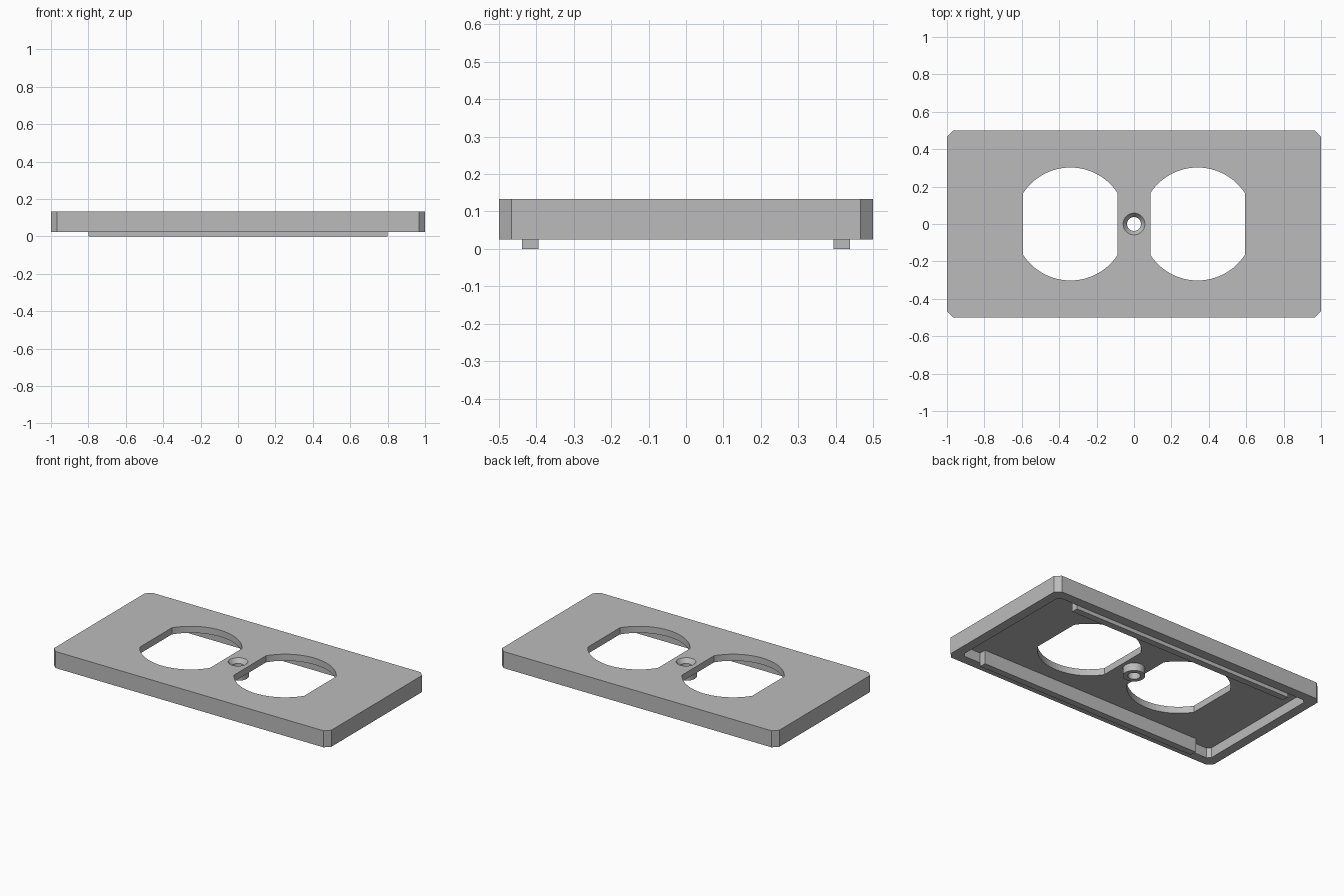
import bpy, bmesh, math

cube = bpy.data.objects.get("Cube")
if cube:
    bpy.data.objects.remove(cube, do_unlink=True)

grey = bpy.data.materials.new("plate grey")
grey.use_nodes = True
COLOUR = (0.5, 0.5, 0.5, 1)
grey.diffuse_color = COLOUR
grey.node_tree.nodes["Principled BSDF"].inputs["Base Color"].default_value = COLOUR

LOW, ROOF, TOP = 0.025, 0.09, 0.133
CHAMFER = 0.033


def finish(name, bm):
    bmesh.ops.recalc_face_normals(bm, faces=bm.faces)
    mesh = bpy.data.meshes.new(name)
    bm.to_mesh(mesh)
    bm.free()
    mesh.materials.append(grey)
    obj = bpy.data.objects.new(name, mesh)
    bpy.context.collection.objects.link(obj)
    return obj


def box(name, x, y, z0, z1, cx=0, cy=0, bevel=0, bevel_top=False):
    """Box by half sizes, with optional chamfers on upright and top edges."""
    bm = bmesh.new()
    bmesh.ops.create_cube(bm, size=2)
    for v in bm.verts:
        v.co = (cx + v.co.x * x, cy + v.co.y * y, z1 if v.co.z > 0 else z0)
    if bevel:
        edges = []
        for e in bm.edges:
            a, b = e.verts[0].co.z, e.verts[1].co.z
            if a != b or (bevel_top and min(a, b) == z1):
                edges.append(e)
        bmesh.ops.bevel(bm, geom=edges, offset=bevel, segments=1, affect='EDGES')
    return finish(name, bm)


def cone(name, r0, r1, z0, z1, cx=0, sides=48):
    bm = bmesh.new()
    bmesh.ops.create_cone(bm, cap_ends=True, segments=sides, radius1=r0, radius2=r1, depth=z1 - z0)
    bmesh.ops.translate(bm, verts=bm.verts, vec=(cx, 0, (z0 + z1) / 2))
    return finish(name, bm)


def receptacle_cutter(cx, radius=0.302, flat=0.253):
    """Round opening with straight left and right sides."""
    bm = bmesh.new()
    half = math.acos(flat / radius)
    steps = 24
    ring = []
    for start in (half, math.pi + half):
        for i in range(steps + 1):
            a = start + (math.pi - 2 * half) * i / steps
            ring.append(bm.verts.new((cx + radius * math.cos(a), radius * math.sin(a), -0.1)))
    face = bm.faces.new(ring)
    out = bmesh.ops.extrude_face_region(bm, geom=[face])
    top = [g for g in out["geom"] if isinstance(g, bmesh.types.BMVert)]
    bmesh.ops.translate(bm, verts=top, vec=(0, 0, 0.4))
    return finish("opening_cutter", bm)


def combine(target, tool, operation):
    """Apply a boolean and remove the tool object."""
    mod = target.modifiers.new("combine", 'BOOLEAN')
    mod.operation = operation
    mod.solver = 'EXACT'
    mod.object = tool
    bpy.context.view_layer.objects.active = target
    bpy.ops.object.modifier_apply(modifier=mod.name)
    bpy.data.objects.remove(tool, do_unlink=True)


# Chamfered cover plate, hollow underneath
plate = box("cover_plate", 1, 0.5, LOW, TOP, bevel=CHAMFER, bevel_top=True)
combine(plate, box("cavity_cutter", 0.938, 0.438, -0.1, ROOF, bevel=0.02), 'DIFFERENCE')

# Screw boss under the centre
combine(plate, cone("screw_boss", 0.065, 0.065, 0.04, ROOF + 0.01), 'UNION')

# Two openings
for side in (-1, 1):
    combine(plate, receptacle_cutter(side * 0.34), 'DIFFERENCE')

# Countersunk screw hole
combine(plate, cone("screw_cutter", 0.037, 0.037, -0.1, 0.3), 'DIFFERENCE')
combine(plate, cone("countersink_cutter", 0.037, 0.059, 0.105, TOP + 0.001), 'DIFFERENCE')

# Long ribs along the inside of both long walls
for side, label in ((-1, "front"), (1, "back")):
    box(label + "_rib", 0.8, 0.022, 0, ROOF, cy=side * 0.416)
